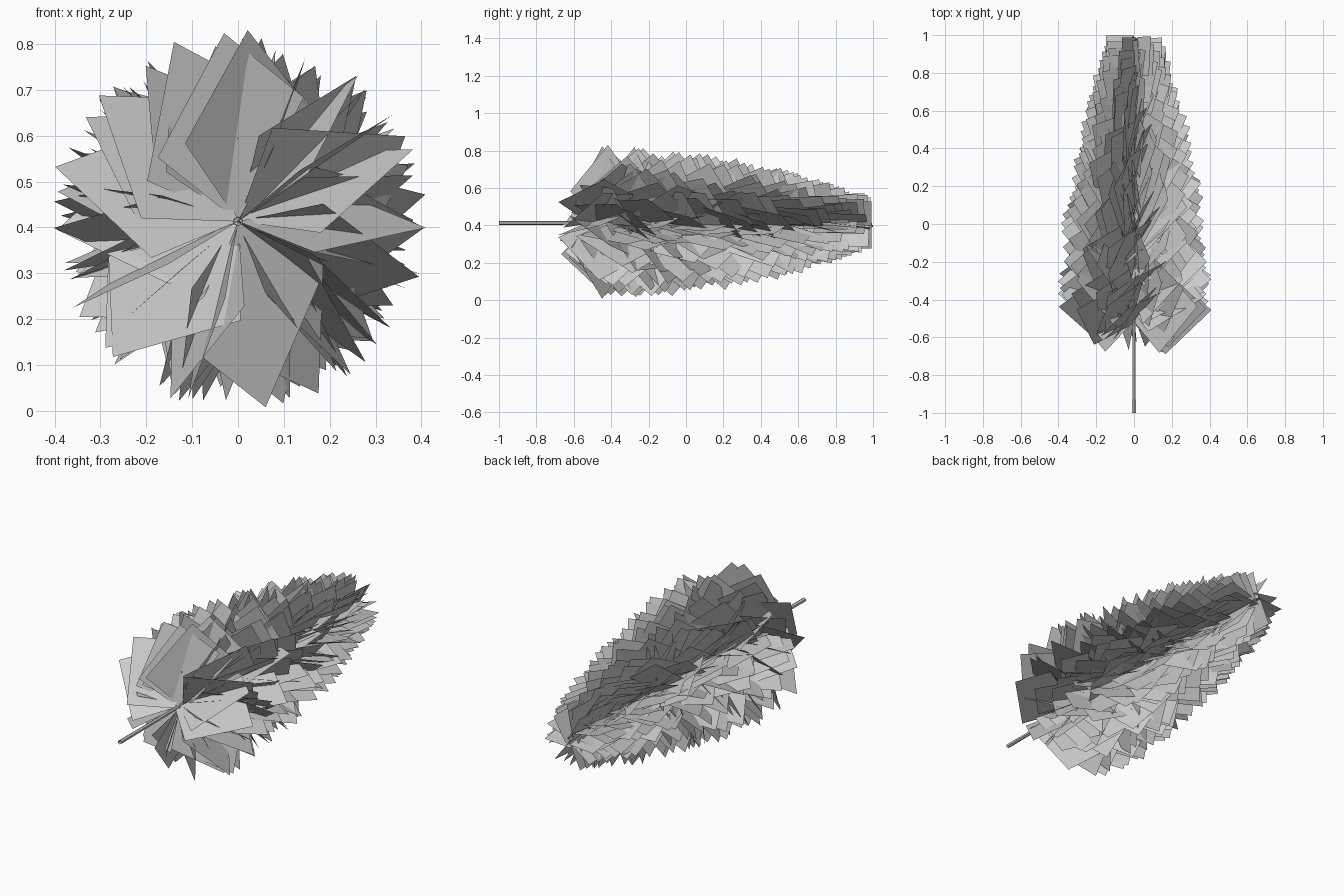
import bpy, bmesh, math, random
from mathutils import Vector, Matrix

if "Cube" in bpy.data.objects:
    bpy.data.objects.remove(bpy.data.objects["Cube"])

random.seed(11)
AXIS_Z = 0.413
AXIS = Vector((0, 1, 0))

# trunk: slim tapered open rod lying along y
bpy.ops.mesh.primitive_cone_add(vertices=6, radius1=0.011, radius2=0.003, depth=1.85,
                                end_fill_type='NOTHING',
                                location=(0, -0.075, AXIS_Z), rotation=(-math.pi / 2, 0, 0))
bpy.context.object.name = "trunk"

# foliage: rectangular cards, one corner on the trunk, spiralling along it
bm = bmesh.new()
COUNT = 340
SHORT, LONG = 0.24, 0.34


def add_card(y, angle, tilt, roll, size, bend):
    radial = Vector((math.cos(angle), 0, math.sin(angle)))
    low, high = tilt - math.pi / 4, tilt + math.pi / 4
    a = (radial * math.cos(low) + AXIS * math.sin(low)) * SHORT * size
    b = (radial * math.cos(high) + AXIS * math.sin(high)) * LONG * size
    # roll the card around its own diagonal
    turn = Matrix.Rotation(roll, 3, (a + b).normalized())
    a, b = turn @ a, turn @ b
    tip = a + b + a.cross(b).normalized() * bend
    root = Vector((0, y, AXIS_Z))
    face = bm.faces.new([bm.verts.new(root + p) for p in (Vector(), a, tip, b)])
    face.smooth = True


for i in range(COUNT):
    t = i / (COUNT - 1)
    size = 1 - 0.39 * t ** 2
    if i > 6:
        size *= random.uniform(0.95, 1.02)
    calm = 1 - 0.7 * t          # cards lie flatter towards the crown
    add_card(y=-0.53 + 1.32 * t,
             angle=i * 2.39996 + random.uniform(-0.3, 0.3),
             tilt=math.radians(45) * t ** 1.5 + random.uniform(-0.05, 0.05) * (1 - t),
             roll=math.radians(random.uniform(-60, 25)) * calm,
             size=size,
             bend=random.uniform(-0.03, 0.03) * size)

mesh = bpy.data.meshes.new("foliage")
bm.to_mesh(mesh)
bm.free()
bpy.context.collection.objects.link(bpy.data.objects.new("foliage", mesh))
